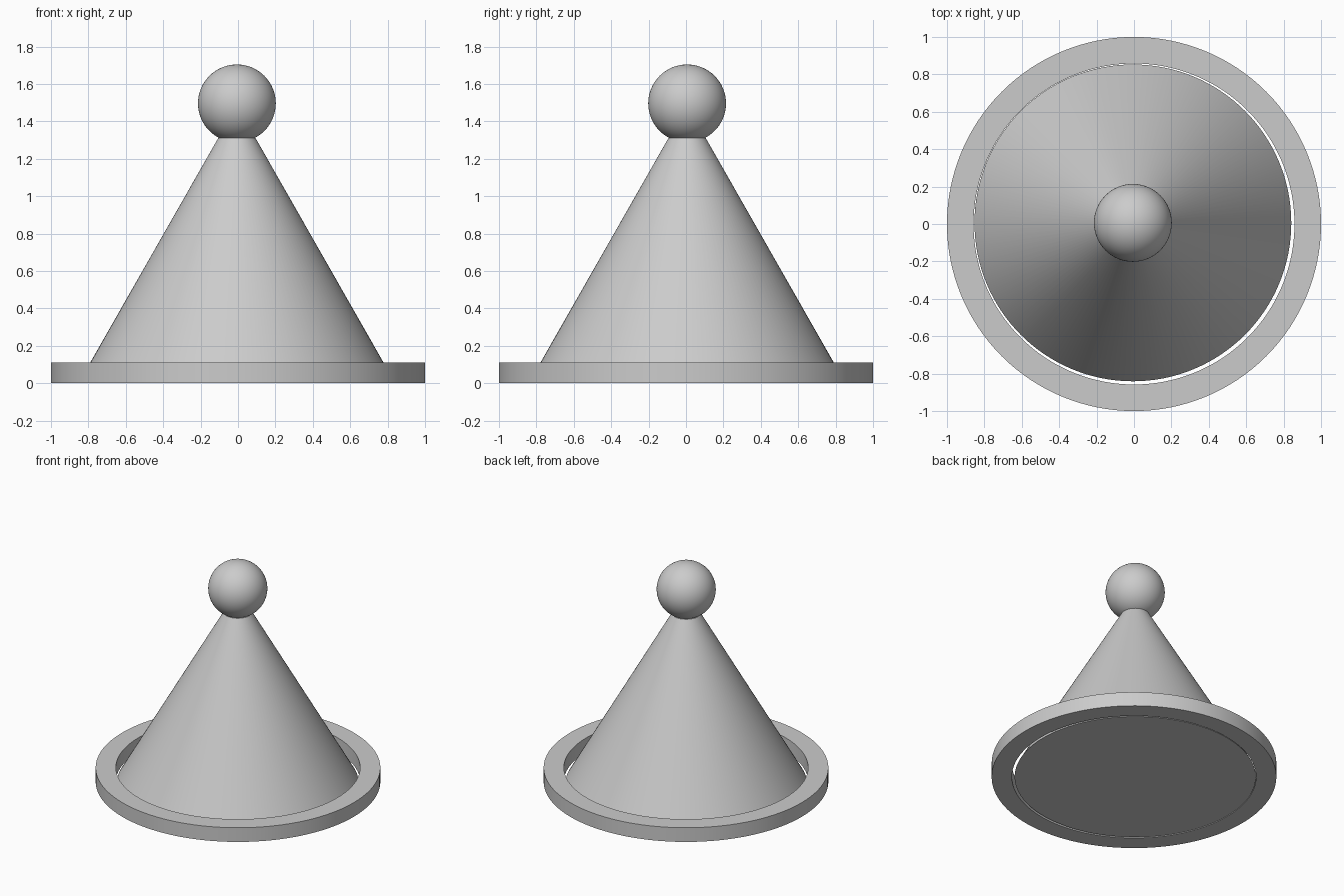
import bpy
import math

cube = bpy.data.objects.get("Cube")
if cube:
    bpy.data.objects.remove(cube, do_unlink=True)

SEGMENTS = 128
AXIS = (-0.006, 0.006)  # the cone and ball sit slightly off the ring's centre

grey = bpy.data.materials.new("plain grey")
grey.use_nodes = True
colour = (0.6, 0.6, 0.6, 1)
grey.diffuse_color = colour
grey.node_tree.nodes["Principled BSDF"].inputs["Base Color"].default_value = colour


def finish(name, sharp_angle=30):
    obj = bpy.context.object
    obj.name = name
    obj.data.materials.clear()
    obj.data.materials.append(grey)
    bpy.ops.object.shade_smooth_by_angle(angle=math.radians(sharp_angle))
    return obj


def lathe(name, profile):
    """Revolve a closed (radius, height) profile about the z axis."""
    verts, faces = [], []
    n = len(profile)
    for s in range(SEGMENTS):
        a = math.tau * s / SEGMENTS
        verts += [(r * math.cos(a), r * math.sin(a), z) for r, z in profile]
        t = (s + 1) % SEGMENTS
        for i in range(n):
            j = (i + 1) % n
            faces.append((s * n + i, t * n + i, t * n + j, s * n + j))
    mesh = bpy.data.meshes.new(name)
    mesh.from_pydata(verts, [], faces)
    obj = bpy.data.objects.new(name, mesh)
    bpy.context.collection.objects.link(obj)
    bpy.ops.object.select_all(action="DESELECT")
    bpy.context.view_layer.objects.active = obj
    obj.select_set(True)
    return finish(name)


# Flat open ring around the foot
lathe("base_ring", [(0.858, 0), (1, 0), (1, 0.11), (0.858, 0.11)])

# Truncated cone standing loose inside the ring
height = 1.31
bpy.ops.mesh.primitive_cone_add(vertices=SEGMENTS, radius1=0.847, radius2=0.1,
                                depth=height, location=(*AXIS, height / 2))
finish("cone_body")

# Ball resting in the cone's top
bpy.ops.mesh.primitive_uv_sphere_add(segments=64, ring_count=32, radius=0.208,
                                     location=(*AXIS, 1.496))
finish("top_ball")
